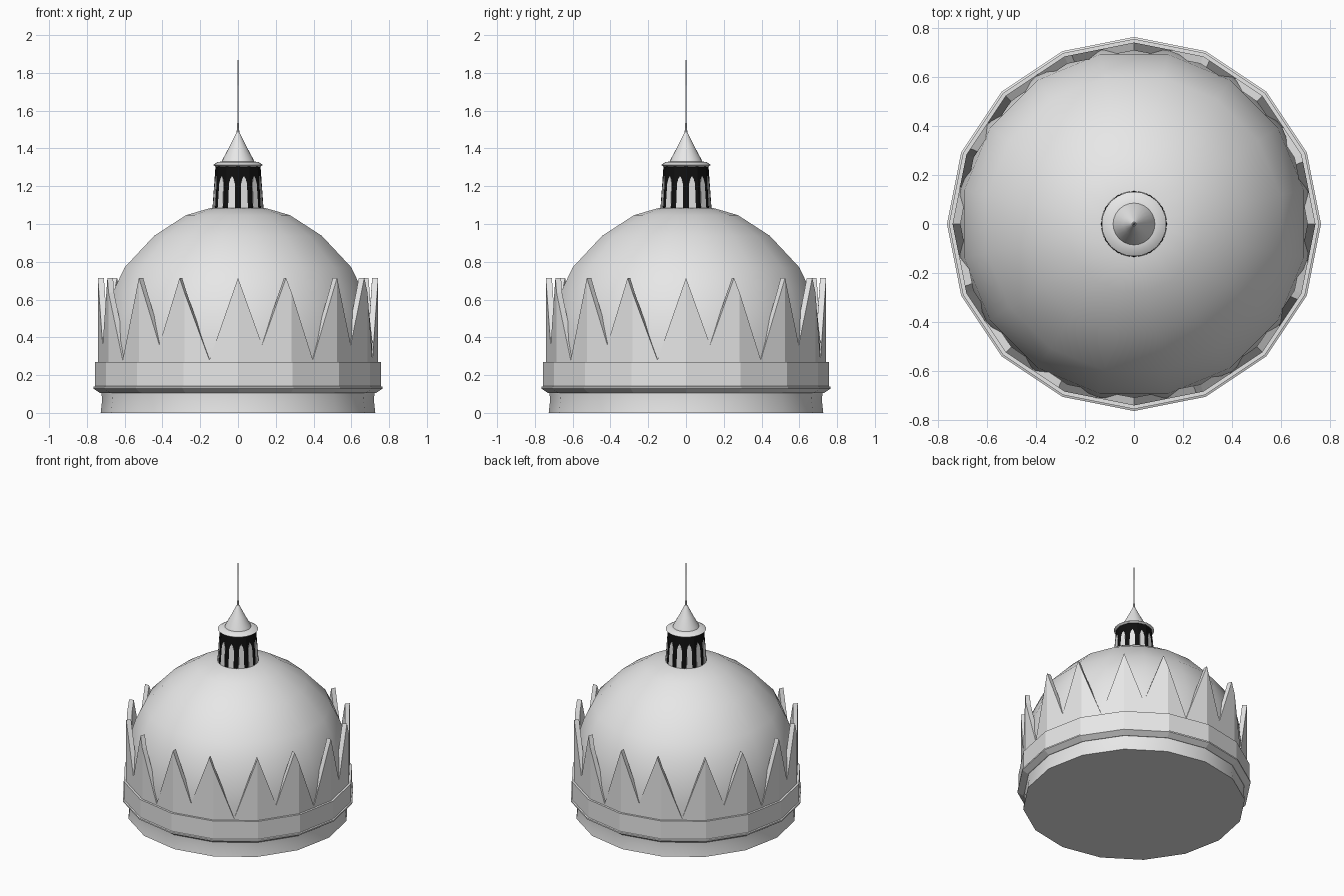
import bpy, bmesh, math
from math import pi, cos, sin, radians
from mathutils import Vector

cube = bpy.data.objects.get("Cube")
if cube:
    bpy.data.objects.remove(cube)


def material(name, value):
    m = bpy.data.materials.new(name)
    m.use_nodes = True
    colour = (value, value, value, 1)
    m.diffuse_color = colour
    m.node_tree.nodes["Principled BSDF"].inputs["Base Color"].default_value = colour
    return m


STONE = material("pale stone grey", 0.8)
BLACK = material("black", 0.005)


def finish(name, bm, mat, smooth=None):
    bmesh.ops.recalc_face_normals(bm, faces=bm.faces[:])
    mesh = bpy.data.meshes.new(name)
    bm.to_mesh(mesh)
    bm.free()
    mesh.materials.append(mat)
    obj = bpy.data.objects.new(name, mesh)
    bpy.context.collection.objects.link(obj)
    if smooth:
        bpy.ops.object.select_all(action='DESELECT')
        obj.select_set(True)
        bpy.context.view_layer.objects.active = obj
        bpy.ops.object.shade_smooth_by_angle(angle=radians(smooth))
    return obj


def turned(name, profile, sides, mat, smooth=None, offset=0.0):
    """Stack rings of (radius, height) into a closed turned solid."""
    bm = bmesh.new()
    rings = []
    for r, z in profile:
        rings.append([bm.verts.new((r * cos(a), r * sin(a), z))
                      for a in (2 * pi * (i + offset) / sides for i in range(sides))])
    for lo, hi in zip(rings, rings[1:]):
        for i in range(sides):
            j = (i + 1) % sides
            bm.faces.new((lo[i], lo[j], hi[j], hi[i]))
    bm.faces.new(rings[0])
    bm.faces.new(rings[-1])
    return finish(name, bm, mat, smooth)


# Base, flared moulding and band
turned("base", [(0.727, 0), (0.72, 0.06), (0.722, 0.105), (0.735, 0.115)], 16, STONE, 40)
turned("moulding", [(0.73, 0.105), (0.765, 0.128), (0.765, 0.138), (0.755, 0.142)], 16, STONE)
turned("band", [(0.757, 0.138), (0.757, 0.27)], 16, STONE)

# Dome
turned("dome", [(0.72, 0.25), (0.725, 0.38), (0.708, 0.53), (0.67, 0.65), (0.612, 0.77),
                (0.452, 0.938), (0.28, 1.047), (0.143, 1.086)], 16, STONE, 60, 0.5)

# Crown: a pattern of two points (angle, height) repeated eight times
PATTERN = [(0, 0.715), (10.1, 0.36), (20.2, 0.715), (22.5, 0.637), (33, 0.28)]
bm = bmesh.new()
columns = []
for k in range(8):
    for deg, top in PATTERN:
        a = radians(k * 45 + deg - 90)
        k_flat = cos(pi / 16) / cos(radians(deg % 22.5 - 11.25))
        columns.append([bm.verts.new((r * k_flat * cos(a), r * k_flat * sin(a), z))
                        for r, z in ((0.742, 0.26), (0.742, top), (0.71, top), (0.71, 0.26))])
for a, b in zip(columns, columns[1:] + columns[:1]):
    for i in range(4):
        j = (i + 1) % 4
        bm.faces.new((a[i], b[i], b[j], a[j]))
finish("crown", bm, STONE)

# Lantern drum with pale arched panels on its twelve faces
LOW, HIGH, R_LOW, R_HIGH = 1.07, 1.31, 0.136, 0.119
turned("lantern_drum", [(R_LOW, LOW), (R_HIGH, HIGH)], 12, BLACK)
bm = bmesh.new()
ARCH = [(-0.019, 1.075), (0.019, 1.075), (0.016, 1.215), (0.009, 1.24),
        (0, 1.254), (-0.009, 1.24), (-0.016, 1.215)]
for k in range(12):
    a = radians(k * 30 + 15)
    out, side = Vector((cos(a), sin(a), 0)), Vector((-sin(a), cos(a), 0))
    layers = []
    for depth in (-0.002, 0.003):
        layer = []
        for s, z in ARCH:
            r = R_LOW + (R_HIGH - R_LOW) * (z - LOW) / (HIGH - LOW)
            layer.append(bm.verts.new(out * (r * cos(pi / 12) + depth) + side * s + Vector((0, 0, z))))
        layers.append(layer)
    back, front = layers
    bm.faces.new(back)
    bm.faces.new(front)
    for i in range(len(ARCH)):
        j = (i + 1) % len(ARCH)
        bm.faces.new((back[i], back[j], front[j], front[i]))
finish("lantern_panels", bm, STONE)

# Cornice, cone roof and spire
turned("cornice", [(0.118, 1.303), (0.132, 1.313), (0.11, 1.327), (0.08, 1.332)], 24, STONE, 30)
turned("cone_roof", [(0.088, 1.325), (0.08, 1.345), (0.045, 1.41), (0.008, 1.485)], 24, STONE, 40)
turned("spire", [(0.008, 1.475), (0.004, 1.53), (0.003, 1.69), (0.002, 1.7), (0.0008, 2.0)], 8, STONE, 40)
